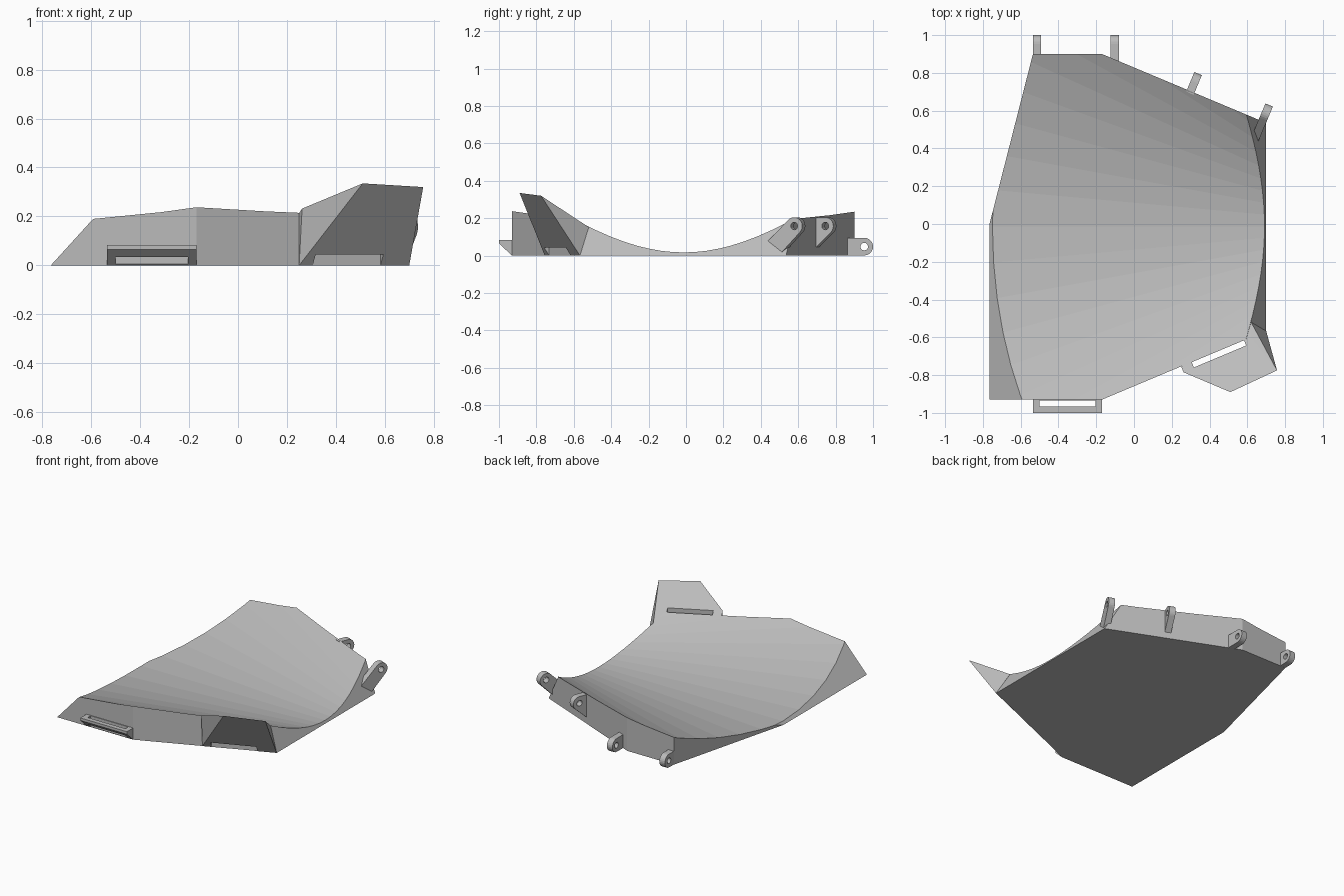
import bpy, bmesh, math
from mathutils import Vector

if "Cube" in bpy.data.objects:
    bpy.data.objects.remove(bpy.data.objects["Cube"])

GREY = (0.5, 0.5, 0.5, 1)
mat = bpy.data.materials.new("plain_grey")
mat.use_nodes = True
mat.diffuse_color = GREY
mat.node_tree.nodes["Principled BSDF"].inputs["Base Color"].default_value = GREY


def finish(name, bm):
    bmesh.ops.recalc_face_normals(bm, faces=bm.faces)
    mesh = bpy.data.meshes.new(name)
    bm.to_mesh(mesh)
    bm.free()
    mesh.materials.append(mat)
    obj = bpy.data.objects.new(name, mesh)
    bpy.context.collection.objects.link(obj)
    return obj


def hull(name, points):
    bm = bmesh.new()
    for p in points:
        bm.verts.new(p)
    out = bmesh.ops.convex_hull(bm, input=bm.verts)
    loose = {v for v in out["geom_interior"] if isinstance(v, bmesh.types.BMVert)}
    bmesh.ops.delete(bm, geom=list(loose), context="VERTS")
    bmesh.ops.dissolve_limit(bm, angle_limit=0.01, verts=bm.verts, edges=bm.edges)
    return finish(name, bm)


def cut(obj, cutter):
    mod = obj.modifiers.new("cut", "BOOLEAN")
    mod.operation, mod.solver, mod.object = "DIFFERENCE", "EXACT", cutter
    bpy.context.view_layer.objects.active = obj
    bpy.ops.object.modifier_apply(modifier=mod.name)
    bpy.data.objects.remove(cutter)


def prism(name, corners, low, high):
    return hull(name, [(x, y, z) for x, y in corners for z in (low, high)])


# Dished body: a fan of flat strips narrowing toward +x, trimmed by the outer walls
def section(x, strips=22, limit=0.4):
    radius = 3.42 - 2.5 * x
    ks = [limit * (2 * i / strips - 1) for i in range(strips + 1)]
    top = [(x, k * radius - 0.012, 0.017 + k * k * radius) for k in ks]
    return [(x, top[0][1], 0)] + top + [(x, top[-1][1], 0)]


bm = bmesh.new()
left = [bm.verts.new(p) for p in section(-1)]
right = [bm.verts.new(p) for p in section(0.9)]
bm.faces.new(left)
bm.faces.new(right)
for i in range(len(left)):
    j = (i + 1) % len(left)
    bm.faces.new((left[i], left[j], right[j], right[i]))
slant = Vector((0.365, 0.87, 0)).normalized()
front_n = Vector((slant.x, -slant.y, 0))
walls = [
    ((0, -0.93, 0), (0, -1, 0)), ((0, 0.9, 0), (0, 1, 0)),
    ((-0.17, -0.93, 0), front_n), ((-0.17, 0.9, 0), slant),
    ((0.7, 0, 0), (1, 0, 0.53)), ((-0.765, 0, 0), (-1, 0, 0.91)),
    ((-0.765, 0, 0), (-0.9, 0.23, 0)),
]
for point, normal in walls:
    bmesh.ops.bisect_plane(bm, geom=bm.verts[:] + bm.edges[:] + bm.faces[:],
                           plane_co=point, plane_no=normal, clear_outer=True)
    bmesh.ops.holes_fill(bm, edges=[e for e in bm.edges if e.is_boundary], sides=0)
finish("dished_body", bm)

# Leaning wing at the front corner, with a vertical grip slot
wing = hull("front_wing", [
    (0.25, -0.755, 0), (0.7, -0.567, 0), (0.757, -0.775, 0.32),
    (0.51, -0.89, 0.335), (0.262, -0.785, 0.232), (0.25, -0.755, 0.214),
    (0.62, -0.6, 0.2), (0.62, -0.52, 0.152)])
along = Vector((slant.y, slant.x, 0))
start = Vector((0.25, -0.754, 0)) + along * 0.06
ends = [start + along * a + front_n * b for a in (0, 0.3) for b in (0.001, 0.031)]
cut(wing, prism("slot", [e.xy for e in ends], -0.1, 0.6))

# Handle on the front wall
handle = hull("front_handle", [
    (x, y, z) for x in (-0.535, -0.17)
    for y, z in ((-0.93, 0), (-1, 0.065), (-1, 0.083), (-0.93, 0.083))])
cut(handle, prism("slot", [(x, y) for x in (-0.5, -0.205) for y in (-0.967, -0.935)], -0.1, 0.2))


# Hinge lugs along the back: rounded plates with a pin hole
def lug(name, base, out, centre, feet, thick=0.043, radius=0.047):
    out = Vector(out).normalized()
    side = Vector((out.y, -out.x, 0))

    def disc(r, half, count=24):
        ring = [(centre[0] + r * math.cos(math.tau * i / count),
                 centre[1] + r * math.sin(math.tau * i / count)) for i in range(count)]
        return ring, half

    def place(points, half):
        return [Vector(base) + out * u + side * s + Vector((0, 0, z))
                for u, z in points for s in (-half, half)]

    ring, half = disc(radius, thick / 2)
    plate = hull(name, place(ring + feet, half))
    cut(plate, hull("hole", place(*disc(0.02, thick))))


low_feet = [(-0.04, 0), (-0.04, 0.095)]
lug("back_lug_outer", (-0.513, 0.9, 0), (0, 1, 0), (0.053, 0.048), low_feet)
lug("back_lug_inner", (-0.102, 0.9, 0), (0, 1, 0), (0.053, 0.048), low_feet)
lug("slant_lug_middle", (0.3, 0.702, 0), slant, (0.055, 0.158),
    [(-0.01, 0.035), (-0.01, 0.205)])
lug("slant_lug_corner", (0.68, 0.545, 0), slant, (0.045, 0.158),
    [(-0.11, 0.075), (-0.03, 0.015)])
